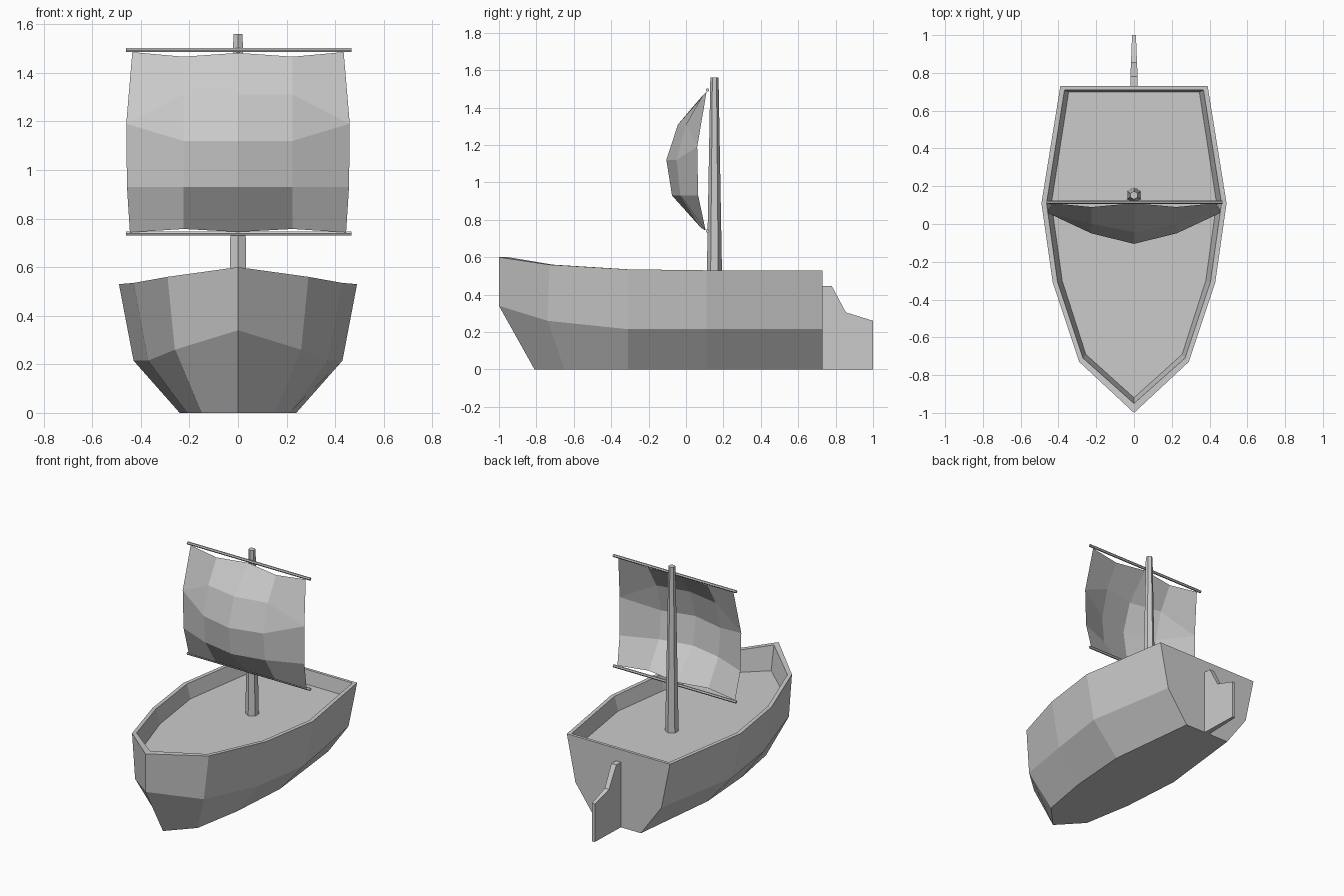
import bpy, bmesh
from math import radians
from mathutils import Matrix

if "Cube" in bpy.data.objects:
    bpy.data.objects.remove(bpy.data.objects["Cube"])


def finish(name, bm):
    bmesh.ops.remove_doubles(bm, verts=bm.verts, dist=0.0005)
    bmesh.ops.recalc_face_normals(bm, faces=bm.faces)
    mesh = bpy.data.meshes.new(name)
    bm.to_mesh(mesh)
    bm.free()
    obj = bpy.data.objects.new(name, mesh)
    bpy.context.collection.objects.link(obj)
    return obj


def rod(name, sides, r1, r2, length, matrix):
    bm = bmesh.new()
    bmesh.ops.create_cone(bm, cap_ends=True, segments=sides, radius1=r1,
                          radius2=r2, depth=length, matrix=matrix)
    return finish(name, bm)


# Hull: half outlines from bow to stern, mirrored into closed rings
# (keel, chine, outer rim, inner rim, deck edge)
outlines = [
    [(0, -.81, 0), (.15, -.65, 0), (.21, -.31, 0), (.24, .11, 0), (.17, .73, 0)],
    [(0, -1, .34), (.26, -.74, .26), (.37, -.31, .215), (.43, .11, .215), (.325, .73, .215)],
    [(0, -1, .6), (.29, -.73, .56), (.43, -.31, .535), (.49, .11, .53), (.39, .73, .53)],
    [(0, -.95, .6), (.27, -.71, .56), (.405, -.305, .535), (.463, .11, .53), (.368, .71, .53)],
    [(0, -.92, .435), (.255, -.69, .435), (.38, -.30, .435), (.437, .11, .435), (.346, .698, .435)],
]
bm = bmesh.new()
rings = []
for half in outlines:
    loop = half + [(-x, y, z) for x, y, z in reversed(half[1:])]
    rings.append([bm.verts.new(p) for p in loop])
for a, b in zip(rings, rings[1:]):
    for i in range(len(a)):
        j = (i + 1) % len(a)
        bm.faces.new((a[i], a[j], b[j], b[i]))
bm.faces.new(rings[0])
bm.faces.new(rings[-1])
finish("hull", bm)

# Rudder: side profile, thinning toward the back
profile = [(.72, 0), (1, 0), (1, .26), (.855, .305), (.78, .445), (.72, .445)]
bm = bmesh.new()
sides = []
for s in (-1, 1):
    sides.append([bm.verts.new((s * (.019 - .04 * max(0, y - .78)), y, z))
                  for y, z in profile])
    bm.faces.new(sides[-1])
for i in range(len(profile)):
    j = (i + 1) % len(profile)
    bm.faces.new((sides[0][i], sides[0][j], sides[1][j], sides[1][i]))
finish("rudder", bm)

# Mast: tapered six-sided pole standing on the deck
rod("mast", 6, .042, .022, 1.13, Matrix.Translation((0, .152, .995)))

# Yards above and below the sail
for name, z in (("upper_yard", 1.493), ("lower_yard", .739)):
    rod(name, 6, .0095, .0095, .93,
        Matrix.Translation((.003, .115, z)) @ Matrix.Rotation(radians(90), 4, 'Y'))

# Sail: three half columns (centre, middle, edge), bulging forward;
# the doubled edge point merges two rows at the sides
columns = [
    [(0, .11, 1.482), (0, -.043, 1.31), (0, -.105, 1.12), (0, -.075, .93), (0, .10, .745)],
    [(.225, .09, 1.466), (.225, .0, 1.31), (.225, -.05, 1.12), (.225, -.03, .93), (.225, .08, .757)],
    [(.435, .11, 1.485), (.46, .06, 1.19), (.46, .06, 1.19), (.457, .065, .93), (.445, .105, .743)],
]
bm = bmesh.new()
mirrored = [[(-x, y, z) for x, y, z in c] for c in reversed(columns[1:])]
grid = [[bm.verts.new(p) for p in c] for c in mirrored + columns]
for a, b in zip(grid, grid[1:]):
    for i in range(4):
        bm.faces.new((a[i], a[i + 1], b[i + 1], b[i]))
finish("sail", bm)
